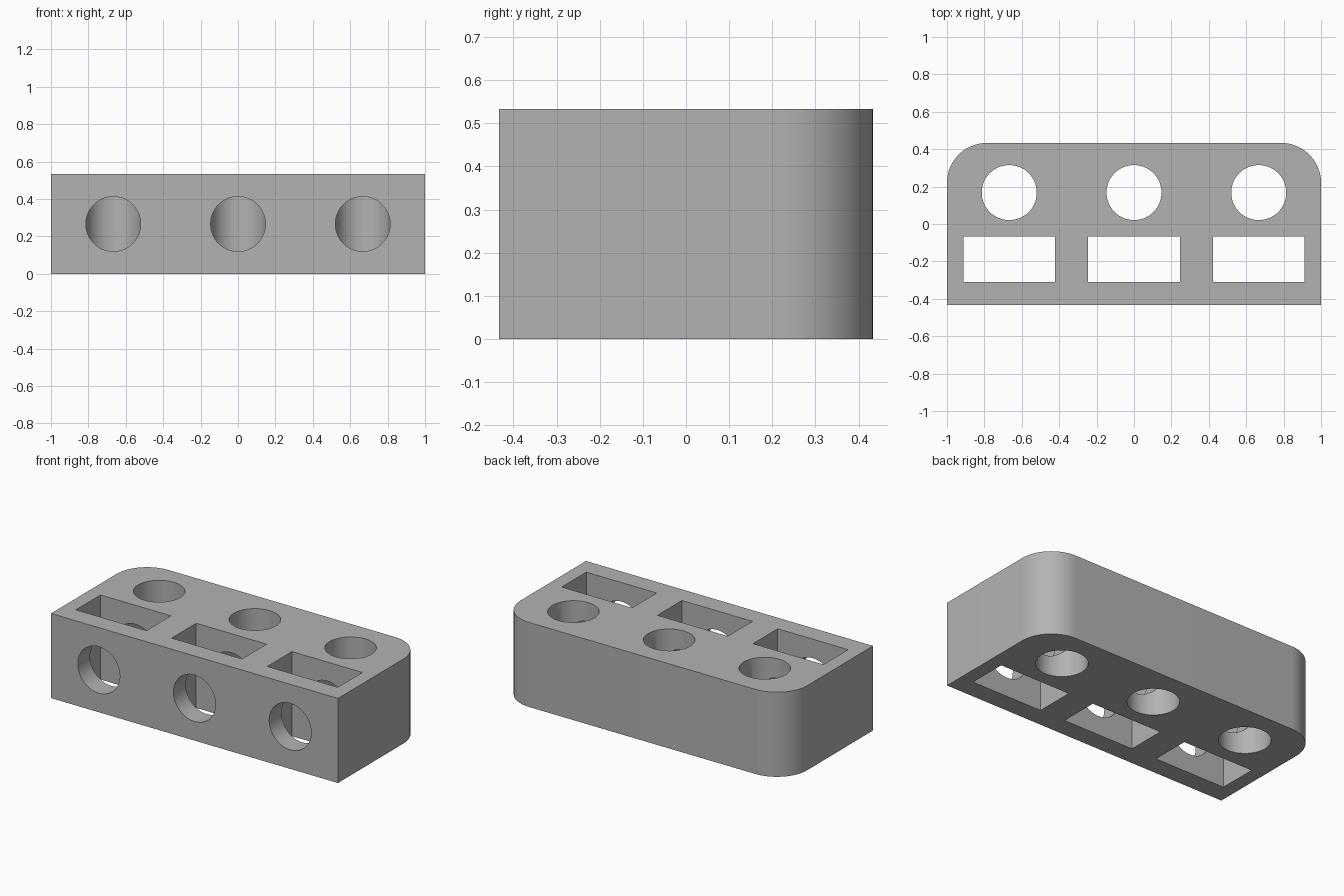
import bpy
import bmesh
import math

if "Cube" in bpy.data.objects:
    bpy.data.objects.remove(bpy.data.objects["Cube"], do_unlink=True)

HALF_DEPTH = 0.433
HEIGHT = 0.533
PITCH = 0.667
BORE = 0.147
BORE_Y = 0.168
SLOT_Y = -0.188

grey = bpy.data.materials.new("light grey")
grey.use_nodes = True
colour = (0.45, 0.45, 0.45, 1)
grey.diffuse_color = colour
grey.node_tree.nodes["Principled BSDF"].inputs["Base Color"].default_value = colour


def box(name, centre, size):
    bpy.ops.mesh.primitive_cube_add(size=1, location=centre)
    ob = bpy.context.object
    ob.name = name
    ob.scale = size
    bpy.ops.object.transform_apply(location=True, scale=True)
    return ob


def cylinder(name, centre, radius, length, tilt=0):
    bpy.ops.mesh.primitive_cylinder_add(
        vertices=96, radius=radius, depth=length, location=centre, rotation=(tilt, 0, 0))
    ob = bpy.context.object
    ob.name = name
    return ob


def cut(target, cutter):
    mod = target.modifiers.new("cut", "BOOLEAN")
    mod.operation = "DIFFERENCE"
    mod.solver = "EXACT"
    mod.object = cutter
    cutter.hide_render = True
    bpy.context.view_layer.objects.active = target
    bpy.ops.object.modifier_apply(modifier=mod.name)
    bpy.data.objects.remove(cutter, do_unlink=True)


# Block with rounded rear corners
block = box("holder_block", (0, 0, HEIGHT / 2), (2, 2 * HALF_DEPTH, HEIGHT))
bm = bmesh.new()
bm.from_mesh(block.data)
rear = [e for e in bm.edges
        if all(v.co.y > 0 for v in e.verts) and abs(e.verts[0].co.x - e.verts[1].co.x) < 0.01
        and abs(e.verts[0].co.z - e.verts[1].co.z) > 0.1]
bmesh.ops.bevel(bm, geom=rear, offset=0.213, segments=24, profile=0.5, affect="EDGES")
bm.to_mesh(block.data)
bm.free()
block.data.materials.append(grey)

# Each station: upright bore, rectangular slot, and front bore reaching the upright one
mid = HEIGHT / 2
front = -HALF_DEPTH - 0.1
for x in (-PITCH, 0, PITCH):
    cut(block, cylinder("upright_bore", (x, BORE_Y, mid), BORE, 1))
    cut(block, box("slot", (x, SLOT_Y, mid), (0.491, 0.245, 1)))
    cut(block, cylinder("front_bore", (x, (front + BORE_Y) / 2, mid),
                        BORE - 0.0005, BORE_Y - front, math.pi / 2))

# Smooth curved walls, crisp edges
bpy.ops.object.select_all(action="DESELECT")
block.select_set(True)
bpy.context.view_layer.objects.active = block
bpy.ops.object.shade_smooth_by_angle(angle=math.radians(30))
